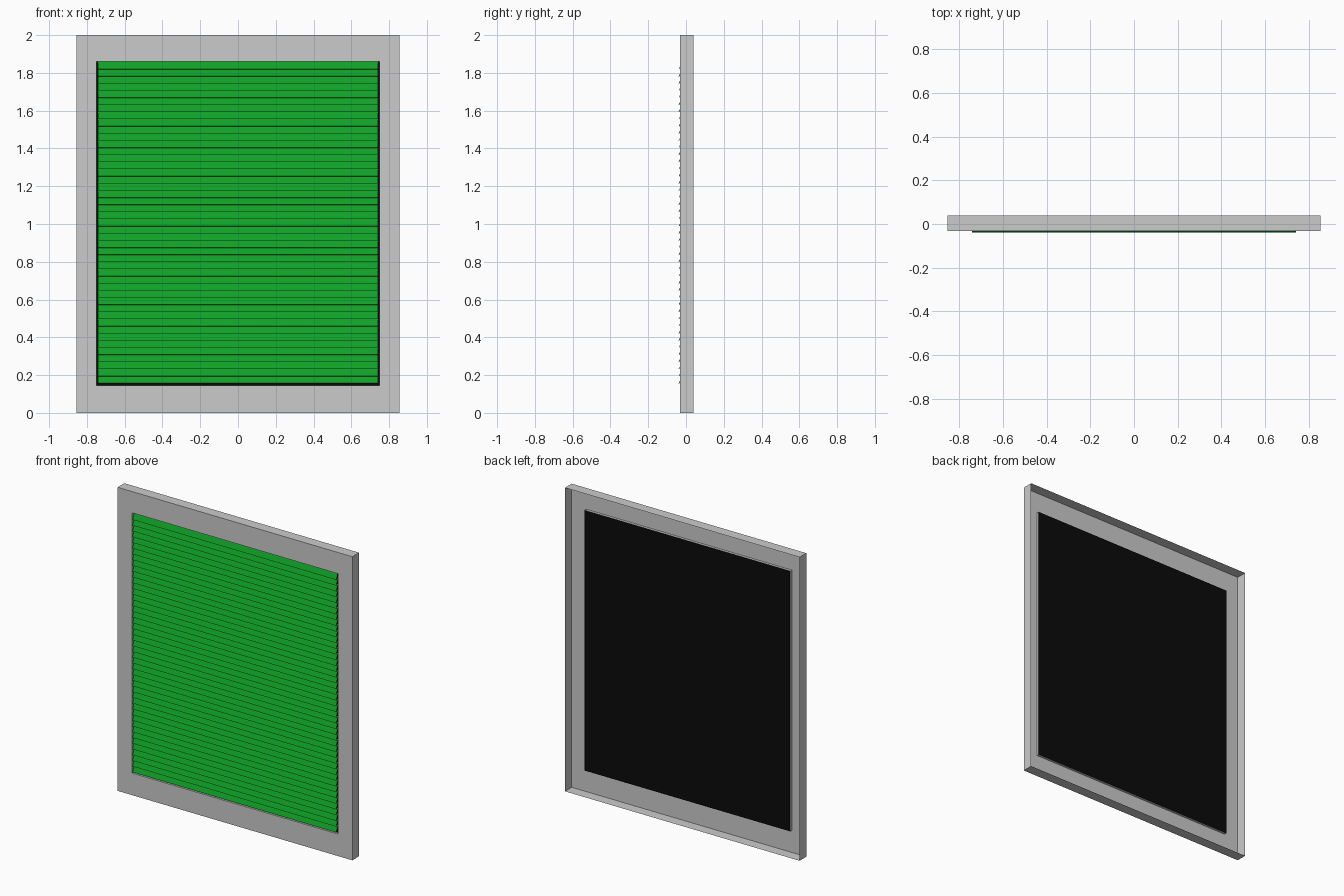
import bpy, bmesh

if "Cube" in bpy.data.objects:
    bpy.data.objects.remove(bpy.data.objects["Cube"])

W, H = 0.855, 2.0            # outer half width, height
OX, OZ0, OZ1 = 0.75, 0.145, 1.86   # opening
BACK, FRONT, DEEP = 0.039, -0.031, -0.014


def material(name, rgb):
    m = bpy.data.materials.new(name)
    m.diffuse_color = (*rgb, 1)
    m.use_nodes = True
    m.node_tree.nodes["Principled BSDF"].inputs["Base Color"].default_value = m.diffuse_color
    return m


def make_object(name, bm, mat=None):
    me = bpy.data.meshes.new(name)
    bm.to_mesh(me)
    bm.free()
    ob = bpy.data.objects.new(name, me)
    bpy.context.collection.objects.link(ob)
    if mat:
        me.materials.append(mat)
    return ob


def ring(bm, hx, z0, z1, y):
    return [bm.verts.new((x, y, z)) for x, z in
            ((-hx, z0), (hx, z0), (hx, z1), (-hx, z1))]


black = material("black", (0.003, 0.003, 0.003))
green = material("green", (0.005, 0.35, 0.02))

# Frame: open-backed pressed shell with a lip folded back around the opening
bm = bmesh.new()
rings = [ring(bm, W, 0, H, BACK), ring(bm, W, 0, H, FRONT),
         ring(bm, OX, OZ0, OZ1, FRONT), ring(bm, OX, OZ0, OZ1, DEEP)]
for a, b in zip(rings, rings[1:]):
    for j in range(4):
        k = (j + 1) % 4
        bm.faces.new((a[j], a[k], b[k], b[j]))
make_object("frame", bm)

# Black backing sheet closing the lip
bm = bmesh.new()
bm.faces.new(ring(bm, OX, OZ0, OZ1, DEEP))
make_object("backing_panel", bm, black)

# One tilted slat, lower edge standing proud of the frame
bm = bmesh.new()
profile = [(-0.039, 0.0), (-0.036, -0.001), (-0.016, 0.038), (-0.019, 0.039)]
ends = [[bm.verts.new((x, y, z)) for y, z in profile] for x in (-0.742, 0.742)]
for end in ends:
    bm.faces.new(end)
for j in range(4):
    k = (j + 1) % 4
    bm.faces.new((ends[0][j], ends[0][k], ends[1][k], ends[1][j]))
bmesh.ops.recalc_face_normals(bm, faces=bm.faces)
slats = make_object("slats", bm, green)
slats.location.z = 0.157

# Repeat it up the opening
arr = slats.modifiers.new("stack", 'ARRAY')
arr.count = 45
arr.use_relative_offset = False
arr.use_constant_offset = True
arr.constant_offset_displace = (0, 0, 0.0378)
